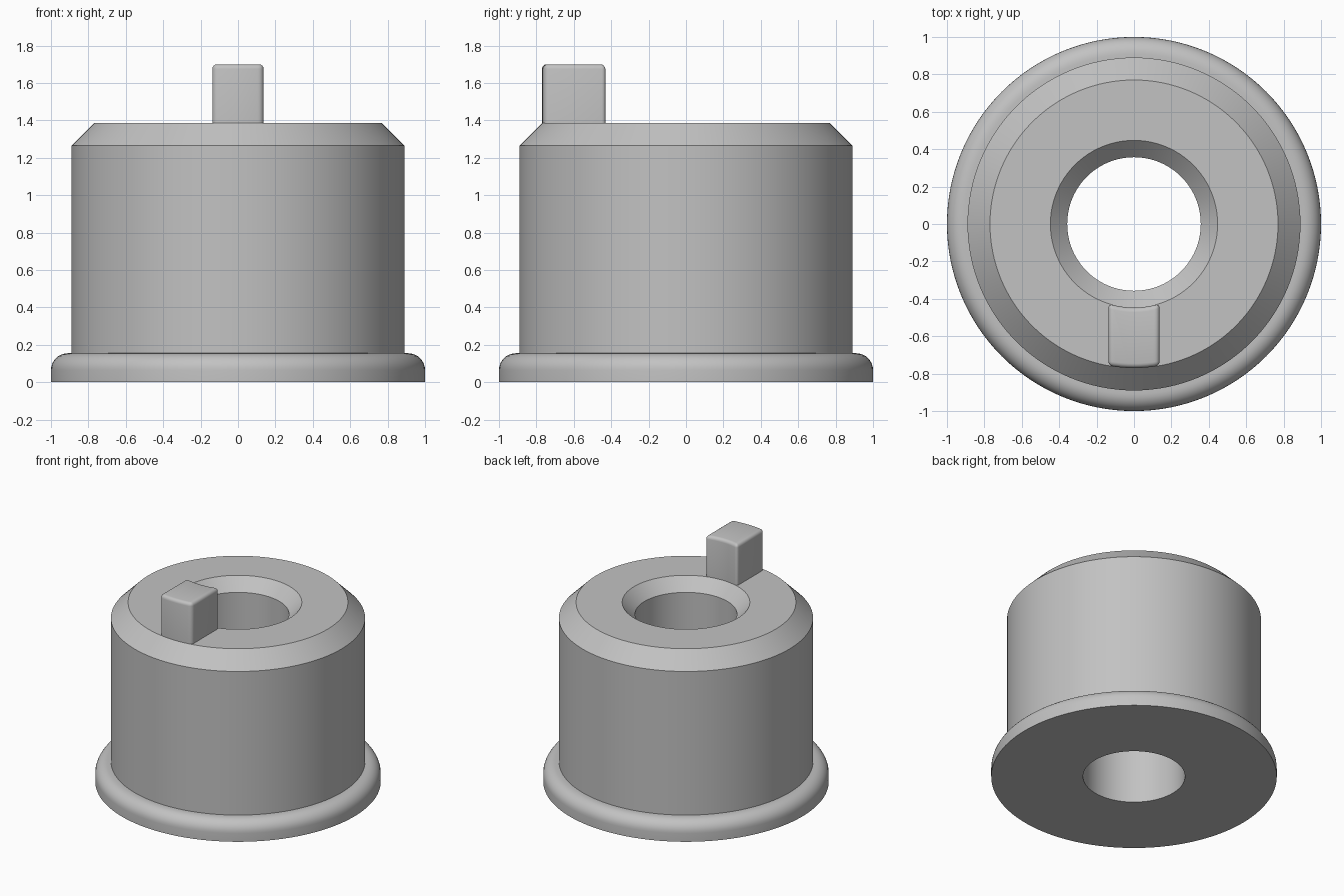
import bpy, bmesh, math
from mathutils import Matrix, Vector

cube = bpy.data.objects.get("Cube")
if cube:
    bpy.data.objects.remove(cube, do_unlink=True)

grey = bpy.data.materials.new("light grey")
grey.use_nodes = True
colour = (0.54, 0.54, 0.54, 1)
grey.diffuse_color = colour
grey.node_tree.nodes["Principled BSDF"].inputs["Base Color"].default_value = colour


def finish(bm, name):
    bmesh.ops.recalc_face_normals(bm, faces=bm.faces)
    mesh = bpy.data.meshes.new(name)
    bm.to_mesh(mesh)
    bm.free()
    mesh.materials.append(grey)
    obj = bpy.data.objects.new(name, mesh)
    bpy.context.collection.objects.link(obj)
    bpy.ops.object.select_all(action='DESELECT')
    obj.select_set(True)
    bpy.context.view_layer.objects.active = obj
    bpy.ops.object.shade_smooth_by_angle(angle=math.radians(30))
    return obj


# Bushing body: hollow turned profile with rounded flange and chamfered rims
TOP, FLANGE, FILLET = 1.385, 0.155, 0.09
BORE, MOUTH, RIM, WALL = 0.357, 0.447, 0.77, 0.89
profile = [(BORE, 0), (1, 0)]
for i in range(9):
    a = math.pi / 2 * i / 8
    profile.append((1 - FILLET + FILLET * math.cos(a),
                    FLANGE - FILLET + FILLET * math.sin(a)))
profile += [(WALL, FLANGE), (WALL, TOP - 0.12), (RIM, TOP),
            (MOUTH, TOP), (BORE, TOP - 0.09)]

bm = bmesh.new()
SEGMENTS = 128
rings = [[bm.verts.new(Matrix.Rotation(math.tau * s / SEGMENTS, 3, 'Z') @ Vector((r, 0, z)))
          for r, z in profile] for s in range(SEGMENTS)]
n = len(profile)
for s, ring in enumerate(rings):
    after = rings[(s + 1) % SEGMENTS]
    for i in range(n):
        j = (i + 1) % n
        bm.faces.new((ring[i], after[i], after[j], ring[j]))
finish(bm, "bushing_body")

# Locating key: arc-ended block on the top face, softened edges
HALF, BASE, KEY_TOP, STEPS = 0.137, TOP - 0.005, 1.7, 8
outline = []
for radius, direction in ((RIM, 1), (MOUTH, -1)):
    for i in range(STEPS + 1):
        x = direction * HALF * (2 * i / STEPS - 1)
        outline.append((x, -math.sqrt(radius ** 2 - x ** 2)))
bm = bmesh.new()
face = bm.faces.new([bm.verts.new((x, y, BASE)) for x, y in outline])
lift = bmesh.ops.extrude_face_region(bm, geom=[face])["geom"]
for v in lift:
    if isinstance(v, bmesh.types.BMVert):
        v.co.z = KEY_TOP
bmesh.ops.recalc_face_normals(bm, faces=bm.faces)
soft = [e for e in bm.edges
        if max(v.co.z for v in e.verts) > TOP and len(e.link_faces) == 2
        and e.calc_face_angle() > 0.8]
bmesh.ops.bevel(bm, geom=soft, offset=0.025, segments=4, profile=0.5,
                affect='EDGES', clamp_overlap=True)
finish(bm, "locating_key")
